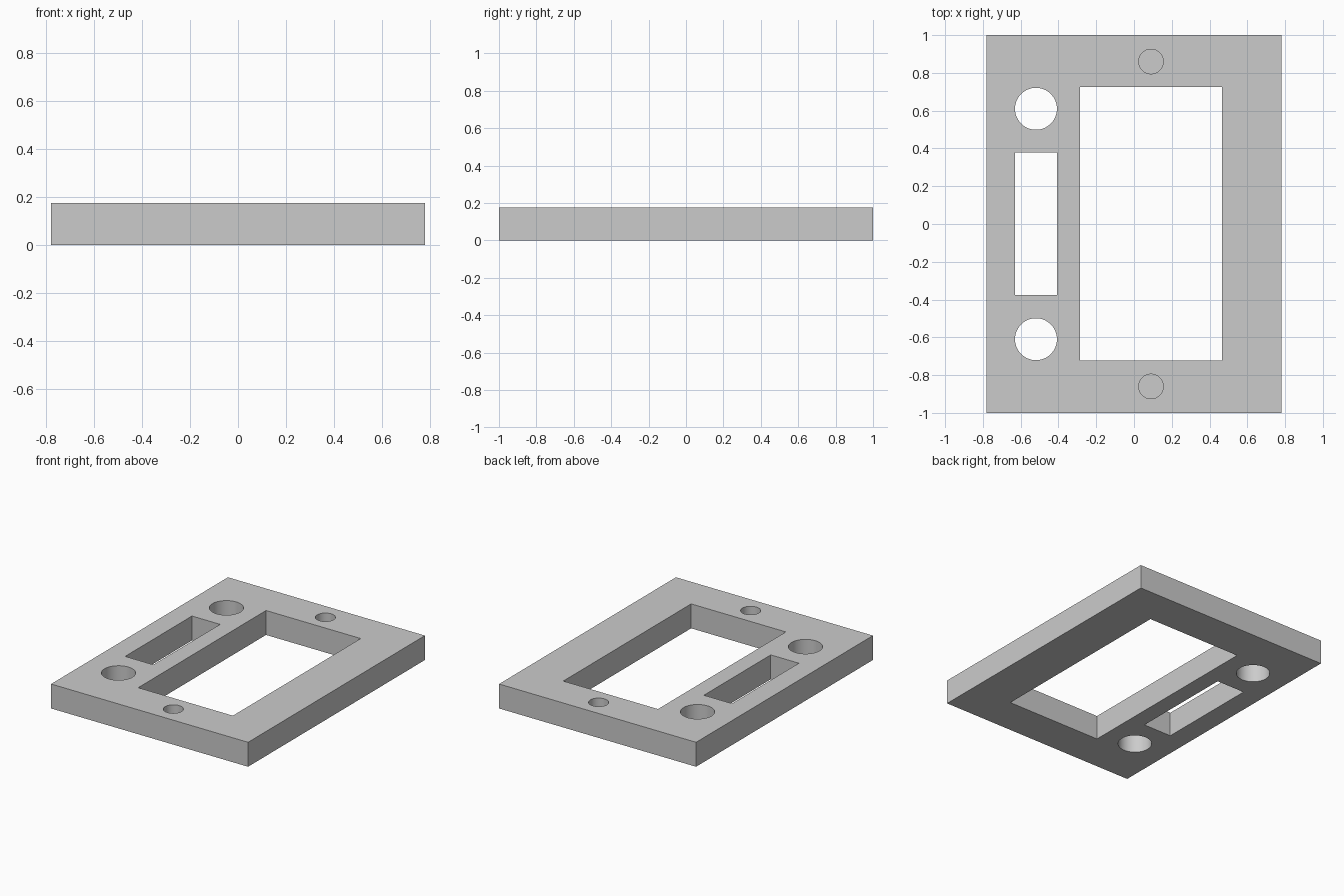
import bpy
import bmesh
from mathutils import Matrix

cube = bpy.data.objects.get("Cube")
if cube:
    bpy.data.objects.remove(cube, do_unlink=True)

THICK = 0.175
BLIND_FLOOR = 0.045

grey = bpy.data.materials.new("light grey")
grey.use_nodes = True
colour = (0.6, 0.6, 0.6, 1)
grey.diffuse_color = colour
grey.node_tree.nodes["Principled BSDF"].inputs["Base Color"].default_value = colour


def add_box(bm, x0, x1, y0, y1, z0, z1):
    centre = ((x0 + x1) / 2, (y0 + y1) / 2, (z0 + z1) / 2)
    size = (x1 - x0, y1 - y0, z1 - z0, 1)
    bmesh.ops.create_cube(bm, size=1, matrix=Matrix.Translation(centre) @ Matrix.Diagonal(size))


def add_cylinder(bm, x, y, radius, z0, z1):
    bmesh.ops.create_cone(bm, cap_ends=True, segments=64, radius1=radius, radius2=radius,
                          depth=z1 - z0, matrix=Matrix.Translation((x, y, (z0 + z1) / 2)))


def make_object(name, bm):
    mesh = bpy.data.meshes.new(name)
    bm.to_mesh(mesh)
    bm.free()
    mesh.materials.append(grey)
    obj = bpy.data.objects.new(name, mesh)
    bpy.context.collection.objects.link(obj)
    return obj


# Rectangular mounting plate
bm = bmesh.new()
add_box(bm, -0.78, 0.78, -1, 1, 0, THICK)
plate = make_object("mounting_plate", bm)

# Openings: main window, side slot, through holes and blind screw holes
low, high = -0.1, THICK + 0.1
bm = bmesh.new()
add_box(bm, -0.285, 0.465, -0.722, 0.724, low, high)
add_box(bm, -0.63, -0.407, -0.377, 0.379, low, high)
for side in (-1, 1):
    add_cylinder(bm, -0.519, side * 0.61, 0.111, low, high)
    add_cylinder(bm, 0.09, side * 0.86, 0.065, BLIND_FLOOR, high)
cutter = make_object("opening_cutter", bm)
cutter.hide_render = True

# Cut the openings and keep the rims sharp
cut = plate.modifiers.new("openings", 'BOOLEAN')
cut.operation = 'DIFFERENCE'
cut.solver = 'EXACT'
cut.object = cutter
bpy.ops.object.select_all(action='DESELECT')
plate.select_set(True)
bpy.context.view_layer.objects.active = plate
bpy.ops.object.modifier_apply(modifier=cut.name)
bpy.data.objects.remove(cutter, do_unlink=True)
bpy.ops.object.shade_smooth_by_angle()
